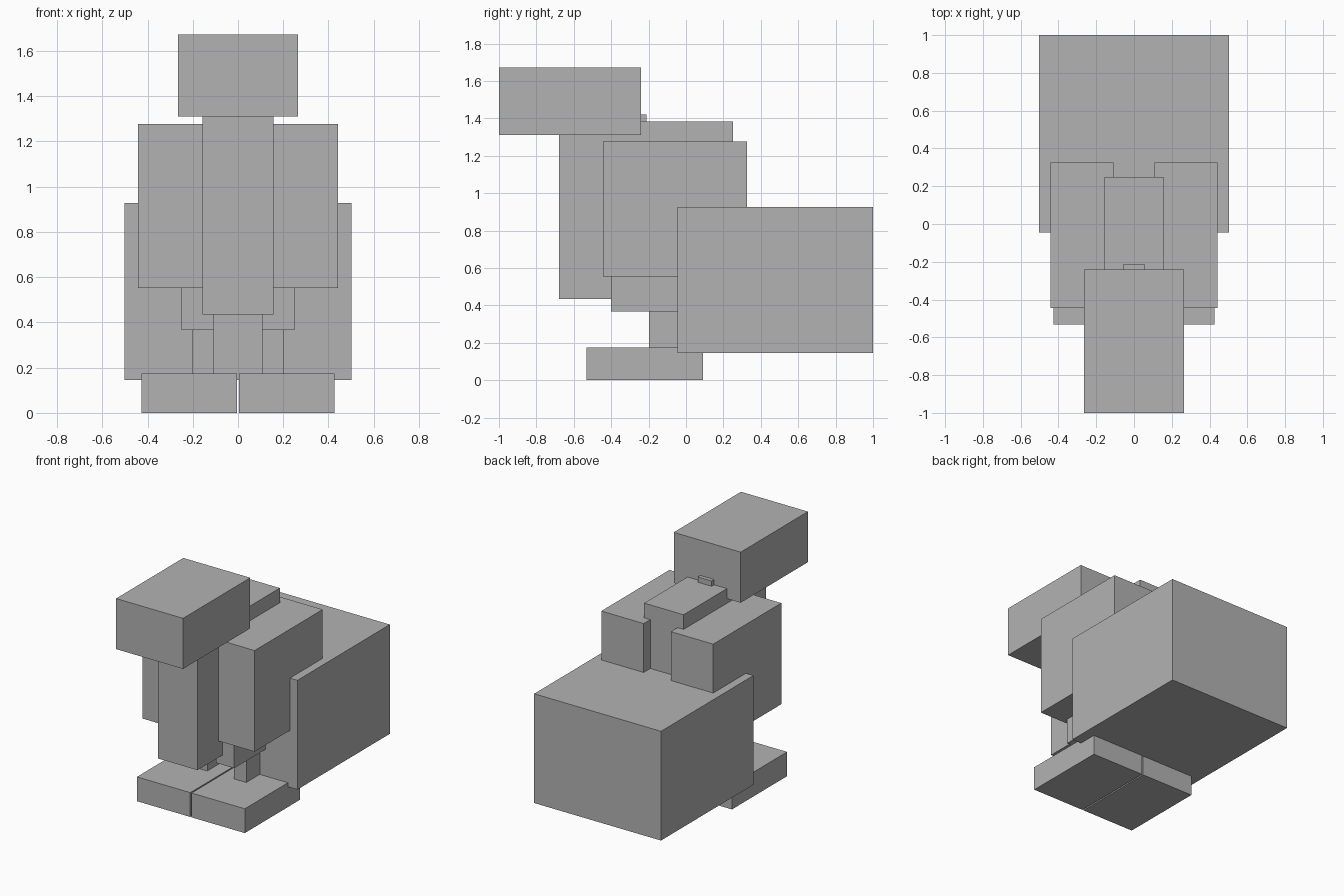
import bpy

if "Cube" in bpy.data.objects:
    bpy.data.objects.remove(bpy.data.objects["Cube"])

grey = bpy.data.materials.new("plain_grey")
grey.diffuse_color = (0.45, 0.45, 0.45, 1)
grey.use_nodes = True
grey.node_tree.nodes["Principled BSDF"].inputs["Base Color"].default_value = grey.diffuse_color


def box(name, x, y, z):
    """Box spanning the given (min, max) range on each axis."""
    bpy.ops.mesh.primitive_cube_add(size=1, location=[sum(r) / 2 for r in (x, y, z)])
    ob = bpy.context.object
    ob.name = name
    ob.scale = [r[1] - r[0] for r in (x, y, z)]
    bpy.ops.object.transform_apply(location=False, rotation=False, scale=True)
    ob.data.materials.append(grey)


def pair(name, x, y, z):
    """Matching boxes on both sides of x = 0."""
    box("left_" + name, x, y, z)
    box("right_" + name, (-x[1], -x[0]), y, z)


# Central parts
box("head", (-0.265, 0.265), (-1.0, -0.24), (1.31, 1.672))
box("neck_peg", (-0.055, 0.055), (-0.33, -0.212), (1.34, 1.42))
box("torso", (-0.156, 0.156), (-0.68, 0.25), (0.434, 1.382))
box("tail", (-0.502, 0.502), (-0.045, 1.0), (0.145, 0.927))

# Side parts
pair("wing", (0.108, 0.443), (-0.445, 0.325), (0.553, 1.277))
pair("thigh", (0.105, 0.25), (-0.4, 0.1), (0.366, 0.75))
pair("shin", (0.105, 0.204), (-0.197, 0.0), (0.15, 0.45))
pair("foot", (0.005, 0.427), (-0.533, 0.09), (0.0, 0.174))
